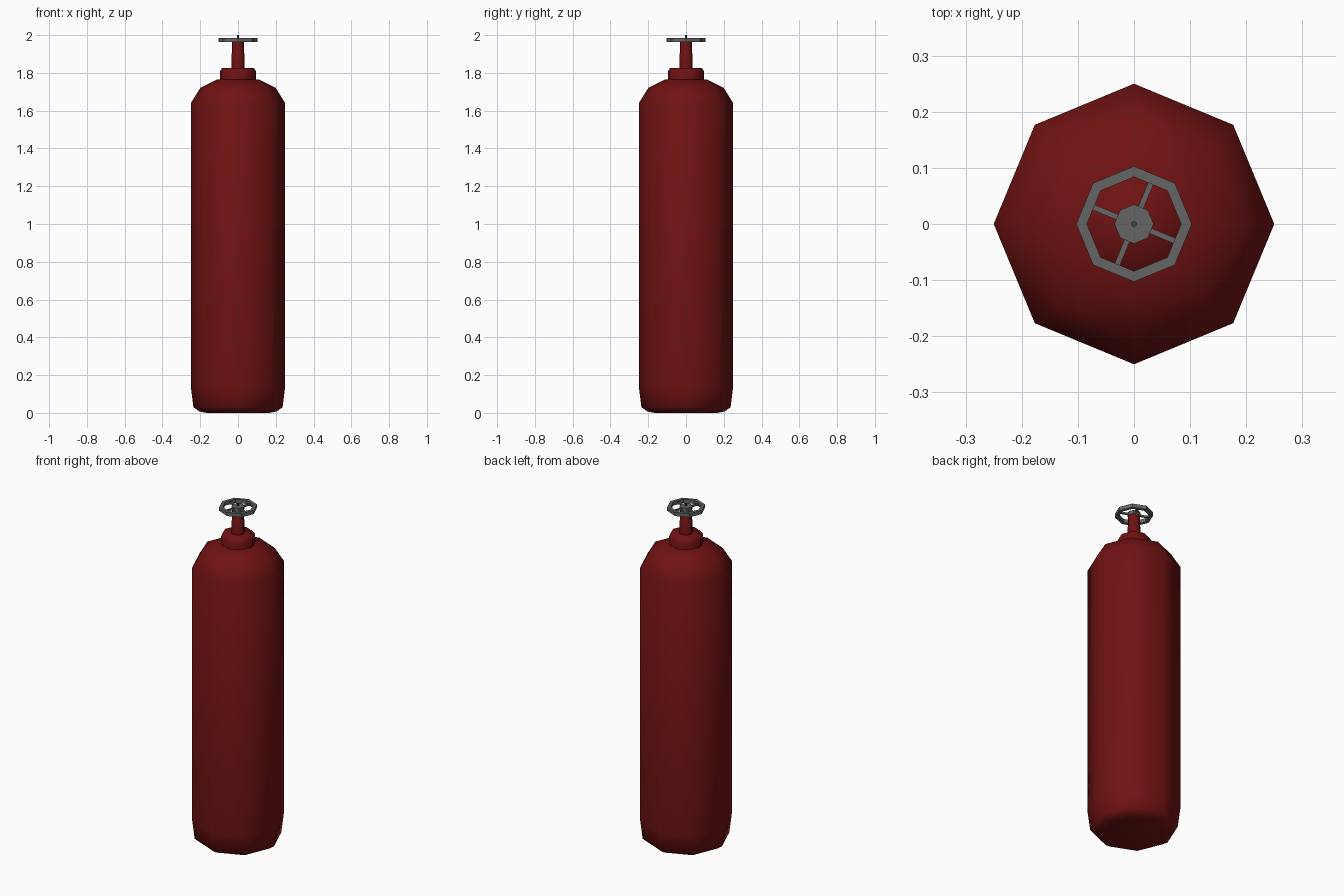
import bpy, bmesh, math

if "Cube" in bpy.data.objects:
    bpy.data.objects.remove(bpy.data.objects["Cube"])

def material(name, rgb):
    m = bpy.data.materials.new(name)
    m.diffuse_color = (*rgb, 1)
    m.use_nodes = True
    m.node_tree.nodes["Principled BSDF"].inputs["Base Color"].default_value = m.diffuse_color
    return m

RED = material("dark_red", (0.16, 0.006, 0.006))
GREY = material("wheel_grey", (0.13, 0.13, 0.13))
DARK = material("spindle_dark", (0.05, 0.05, 0.05))
SIDES = 8

def lathe(name, profile, mat, smooth=35, closed=False):
    """Spin an (r, z) profile into an eight-sided solid, or a ring if closed."""
    bm = bmesh.new()
    rings = [[bm.verts.new((r * math.cos(math.tau * i / SIDES),
                            r * math.sin(math.tau * i / SIDES), z))
              for i in range(SIDES)] for r, z in profile]
    pairs = list(zip(rings, rings[1:]))
    if closed:
        pairs.append((rings[-1], rings[0]))
    else:
        bm.faces.new(rings[0][::-1])
        bm.faces.new(rings[-1])
    for a, b in pairs:
        for i in range(SIDES):
            j = (i + 1) % SIDES
            bm.faces.new((a[i], a[j], b[j], b[i]))
    bmesh.ops.recalc_face_normals(bm, faces=bm.faces)
    finish(name, bm, mat, smooth)

def finish(name, bm, mat, smooth):
    me = bpy.data.meshes.new(name)
    bm.to_mesh(me)
    bm.free()
    me.materials.append(mat)
    ob = bpy.data.objects.new(name, me)
    bpy.context.collection.objects.link(ob)
    if smooth:
        bpy.ops.object.select_all(action='DESELECT')
        ob.select_set(True)
        bpy.context.view_layer.objects.active = ob
        bpy.ops.object.shade_smooth_by_angle(angle=math.radians(smooth))

# Tank body with rounded foot and shoulder
lathe("tank_body", [(0.165, 0), (0.205, 0.008), (0.236, 0.03), (0.25, 0.14),
                    (0.25, 1.64), (0.2, 1.72), (0.11, 1.765)], RED, 80)
# Neck collar and valve stem
lathe("neck_collar", [(0.094, 1.755), (0.094, 1.81), (0.084, 1.826)], RED, 60)
lathe("valve_stem", [(0.035, 1.82), (0.035, 1.9), (0.032, 1.905), (0.032, 1.967)], RED, 60)
# Handwheel rim, hub and spindle tip
lathe("wheel_rim", [(0.103, 1.964), (0.103, 1.986), (0.084, 1.986), (0.084, 1.964)],
      GREY, 30, closed=True)
lathe("wheel_hub", [(0.035, 1.964), (0.035, 1.986)], GREY, 30)
lathe("spindle_tip", [(0.005, 1.98), (0.005, 2.0)], DARK, 60)

# Four spokes, each meeting the middle of a rim side
for k in range(4):
    a = math.radians(67.5 + 90 * k)
    bm = bmesh.new()
    bmesh.ops.create_cube(bm, size=1)
    for v in bm.verts:
        x, y, z = v.co.x * 0.052 + 0.056, v.co.y * 0.01, v.co.z * 0.01 + 1.975
        v.co = (x * math.cos(a) - y * math.sin(a), x * math.sin(a) + y * math.cos(a), z)
    finish(f"wheel_spoke_{k + 1}", bm, GREY, 0)
